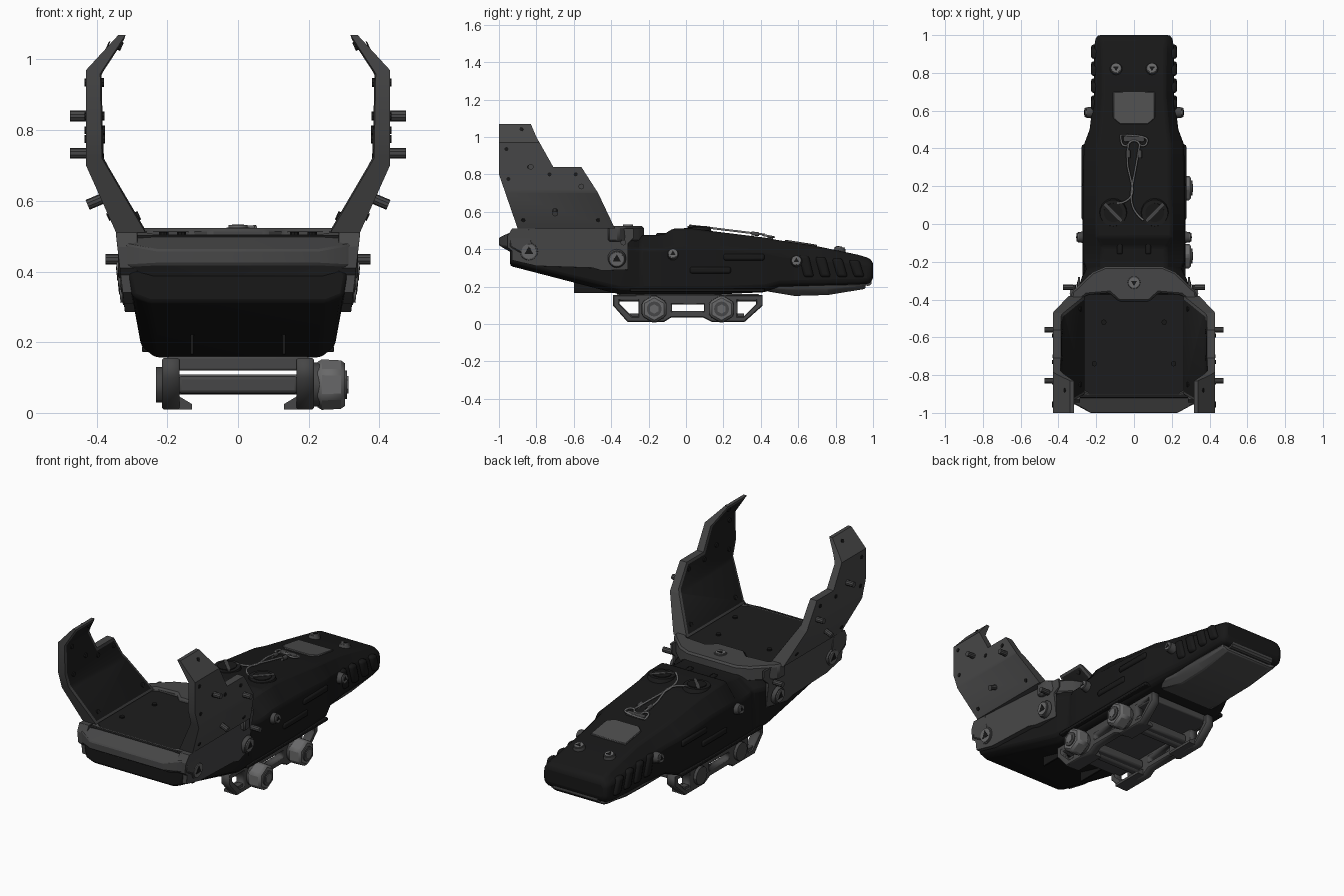
import bpy, bmesh, math
from mathutils import Vector

if "Cube" in bpy.data.objects:
    bpy.data.objects.remove(bpy.data.objects["Cube"])


def material(name, v):
    m = bpy.data.materials.new(name)
    m.diffuse_color = (v, v, v * 1.01, 1)
    m.use_nodes = True
    m.node_tree.nodes["Principled BSDF"].inputs["Base Color"].default_value = m.diffuse_color
    return m


BLACK = material("matt black", 0.009)
LINING = material("lining black", 0.012)
GREY = material("dark grey", 0.062)
PANEL = material("panel grey", 0.075)
STEEL = material("steel grey", 0.14)


def finish(name, bm, mats, bevel=0.0, seg=1):
    bmesh.ops.recalc_face_normals(bm, faces=bm.faces)
    me = bpy.data.meshes.new(name)
    bm.to_mesh(me)
    bm.free()
    ob = bpy.data.objects.new(name, me)
    bpy.context.collection.objects.link(ob)
    for m in mats if isinstance(mats, list) else [mats]:
        me.materials.append(m)
    if bevel:
        b = ob.modifiers.new("bevel", 'BEVEL')
        b.width, b.segments, b.limit_method, b.angle_limit = bevel, seg, 'ANGLE', 0.5
    return ob


def loft(name, rings, mat, bevel=0.0, seg=1):
    bm = bmesh.new()
    vs = [[bm.verts.new(p) for p in r] for r in rings]
    n = len(rings[0])
    for a, b in zip(vs, vs[1:]):
        for i in range(n):
            bm.faces.new((a[i], a[(i + 1) % n], b[(i + 1) % n], b[i]))
    bm.faces.new(vs[0])
    bm.faces.new(vs[-1])
    return finish(name, bm, mat, bevel, seg)


def box(name, x, y, z, mat, bevel=0.008, shear=0.0):
    rings = [[(x[0], y[0] + t, k), (x[1], y[0] + t, k), (x[1], y[1] + t, k), (x[0], y[1] + t, k)]
             for k, t in ((z[0], 0), (z[1], shear))]
    return loft(name, rings, mat, bevel, 2)


def disc(name, loc, axis, r, depth, mat, sides=16, r2=None, bevel=0.0):
    """Cylinder or frustum starting at loc and growing along axis."""
    bm = bmesh.new()
    bmesh.ops.create_cone(bm, cap_ends=True, segments=sides, radius1=r,
                          radius2=r if r2 is None else r2, depth=depth)
    axis = Vector(axis).normalized()
    bm.transform(axis.to_track_quat('Z', 'Y').to_matrix().to_4x4())
    bmesh.ops.translate(bm, verts=bm.verts, vec=Vector(loc) + axis * depth / 2)
    return finish(name, bm, mat, bevel)


def screw(name, loc, axis, r, depth=0.03):
    a = Vector(axis).normalized()
    p = Vector(loc)
    disc(name, p, a, r, depth, GREY, 16, r * 0.85)
    disc(name + "_rim", p + a * depth, a, r * 0.72, 0.006, STEEL, 16)
    disc(name + "_socket", p + a * (depth + 0.006), a, r * 0.5, 0.002, BLACK, 3)


def lerp(table, t):
    for (a, u), (b, v) in zip(table, table[1:]):
        if t <= b:
            return u + (v - u) * max(0, (t - a) / (b - a))
    return table[-1][1]


def wire(name, pts, r, mat, cyclic=False):
    cu = bpy.data.curves.new(name, 'CURVE')
    cu.dimensions, cu.bevel_depth, cu.bevel_resolution, cu.resolution_u = '3D', r, 1, 6
    sp = cu.splines.new('NURBS')
    sp.points.add(len(pts) - 1)
    for q, p in zip(sp.points, pts):
        q.co = (*p, 1)
    sp.order_u, sp.use_endpoint_u, sp.use_cyclic_u = 3, True, cyclic
    cu.materials.append(mat)
    bpy.context.collection.objects.link(bpy.data.objects.new(name, cu))


# Main body: eight-sided cross sections along y
def section(y, wb, zb, wl, zl, wh, zh, wt, zt):
    half = [(wb, zb), (wl, zl), (wh, zh), (wt, zt)]
    return [(x, y, z) for x, z in half] + [(-x, y, z) for x, z in reversed(half)]


loft("body", [section(*s) for s in (
    (-.94, .25, .31, .30, .33, .31, .39, .28, .45),
    (-.35, .235, .157, .275, .19, .30, .40, .27, .49),
    (-.29, .235, .157, .268, .19, .28, .40, .22, .49),
    (-.24, .235, .157, .265, .19, .25, .40, .17, .475),
    (-.19, .235, .157, .268, .19, .27, .40, .17, .475),
    (-.12, .235, .157, .268, .19, .27, .40, .17, .478),
    (-.07, .235, .157, .268, .19, .27, .41, .20, .51),
    (.03, .235, .157, .268, .19, .27, .41, .20, .51),
    (.15, .235, .157, .268, .19, .27, .41, .19, .495),
    (.42, .235, .17, .265, .20, .265, .39, .19, .462),
    (.50, .20, .20, .235, .22, .235, .37, .18, .447),
    (.68, .19, .20, .212, .225, .212, .35, .165, .42),
    (.92, .19, .21, .212, .23, .212, .33, .165, .37),
    (.98, .18, .215, .205, .235, .205, .32, .17, .352),
    (1.0, .17, .24, .19, .255, .19, .31, .17, .33))], BLACK, .012, 2)
# Rear underside lid and hinge bar
loft("rear_lid", [section(*s) for s in (
    (.43, .17, .175, .20, .19, .20, .21, .18, .22),
    (.58, .15, .15, .185, .185, .195, .21, .18, .22),
    (.76, .15, .155, .185, .185, .195, .21, .18, .22),
    (.96, .15, .188, .18, .20, .185, .215, .17, .23))], PANEL, .006)
disc("hinge_bar", (-.14, .972, .225), (1, 0, 0), .022, .28, GREY, 10)

# Top label panel, cable bracket, slotted caps and cables
top_z = [(-.07, .51), (.03, .51), (.15, .495), (.42, .462), (.5, .447), (.68, .42), (.92, .37)]
panel = [(-.11, .70), (.11, .70), (.11, .56), (.075, .53), (-.075, .53), (-.11, .56)]
loft("top_panel", [[(x, y, lerp(top_z, y) + d) for x, y in panel] for d in (-.01, .008)], PANEL, .003)
box("cable_bracket", (-.055, .055), (.435, .465), (.45, .472), GREY, .005)
wire("cable_loop", [(x, y, lerp(top_z, y) + .012) for x, y in (
    (-.07, .47), (.07, .47), (.07, .42), (.035, .41), (.02, .44), (-.02, .44), (-.035, .41), (-.07, .42))],
    .006, STEEL, True)
for s, path in ((-1, ((-.03, .42), (-.04, .33), (-.02, .25), (.0, .16), (-.05, .11), (-.09, .11))),
                (1, ((.03, .42), (.015, .33), (.0, .25), (-.02, .15), (.0, .06), (.05, .02)))):
    wire("cable", [(x, y, lerp(top_z, y) + .016) for x, y in path], .006, STEEL)
    wire("cable_sleeve", [(s * .03, y, lerp(top_z, y) + .014) for y in (.39, .37, .35)], .012, GREY)
    disc("slotted_cap", (s * .11, .06, .485), (0, -.05, 1), .078, .032, LINING, 20, .07)
    disc("cap_hub", (s * .11, .06, .517), (0, -.05, 1), .05, .004, BLACK, 20)
    cap = box("cap_slot", (-.065, .065), (-.008, .008), (0, .008), GREY, 0)
    cap.location, cap.rotation_euler = (s * .11, .06, .515), (0, 0, s * .8)

# Side grips, raised bars and screws on both sides
for s in (-1, 1):
    for y in (.63, .72, .81, .90):
        box("grip_rib", sorted((s * .18, s * .228)), (y, y + .055), (.25, .37 - (y - .6) * .09), BLACK, .014, -.03)
    for y, z in ((.02, .27), (.20, .34)):
        box("side_bar", sorted((s * .25, s * .277)), (y, y + .22), (z, z + .035), BLACK, .01)
    for y in (-.16, -.01):
        box("top_ridge", sorted((s * .06, s * .09)), (y, y + .1), (.46, .486), BLACK, .008)
    box("side_skirt", sorted((s * .2, s * .272)), (-.3, .42), (.172, .19), BLACK, .004)
    box("underside_rib", sorted((s * .125, s * .135)), (-.6, -.3), (.165, .24), BLACK, .002)
    screw("rear_top_screw", (s * .095, .82, .385), (0, .2, 1), .034, .022)
    screw("rear_side_screw", (s * .215, .59, .335), (s, 0, .1), .032, .04)
    screw("mid_side_screw", (s * .255, -.07, .37), (s, 0, .15), .032, .042)

# Hood wings: side outline bent to a cross profile, lined on the inside
wing = [(-1, 1.07), (-.83, 1.07), (-.8, 1), (-.71, .84), (-.56, .84), (-.47, .70), (-.38, .51), (-.90, .51), (-1, .80)]
outer = [(.51, .345), (.70, .43), (.97, .43), (1.07, .338)]
inner = [(.51, .262), (.72, .385), (.96, .39), (1.07, .318)]
for s in (-1, 1):
    bm = bmesh.new()
    face = bm.faces.new([bm.verts.new((0, y, z)) for y, z in wing])
    for z in (.70, .72, .96, .97):
        bmesh.ops.bisect_plane(bm, geom=bm.verts[:] + bm.edges[:] + bm.faces[:],
                               plane_co=(0, 0, z), plane_no=(0, 0, 1))
    base = bm.verts[:]
    ext = bmesh.ops.extrude_face_region(bm, geom=bm.faces[:], use_keep_orig=True)
    inn = [g for g in ext["geom"] if isinstance(g, bmesh.types.BMVert)]
    lining = [g for g in ext["geom"] if isinstance(g, bmesh.types.BMFace)]
    for v in base:
        v.co.x = s * lerp(outer, v.co.z)
    for v in inn:
        v.co.x = s * lerp(inner, v.co.z)
    bmesh.ops.recalc_face_normals(bm, faces=bm.faces)
    bmesh.ops.inset_region(bm, faces=lining, thickness=.014, depth=.004, use_even_offset=True)
    for f in lining:
        f.material_index = 1
    finish("hood_wing", bm, [GREY, LINING])
    # Rivets on the wing
    for y, z in ((-.88, 1.04), (-.96, .935), (-.95, .775), (-.73, .80), (-.59, .80), (-.84, .84), (-.87, .555), (-.47, .555)):
        slope = .45 if z > .97 else -.45 if z < .7 else 0
        disc("wing_rivet", (s * lerp(outer, z), y, z), (s, 0, slope), .011, .004, BLACK, 8)
        disc("lining_rivet", (s * lerp(inner, z), y + .02, z), (-s, 0, -slope), .013, .01, LINING, 8)
    # Pins
    for x, y, z, t in ((.42, -.83, .84, 0), (.42, -.56, .735, 0), (.375, -.70, .61, -.42), (.32, -.335, .435, 0)):
        disc("hood_pin", (s * x, y, z), (s, 0, t), .015, .055, GREY, 10)
    # Lower side panel of the hood frame
    side = [(-1, .47), (-.93, .51), (-.28, .51), (-.28, .46), (-.31, .43), (-.31, .29), (-.45, .285),
            (-.50, .30), (-.80, .31), (-.93, .34), (-.93, .39), (-1, .41)]
    side = [(max(y, -.955), z) for y, z in side]
    loft("hood_side_panel", [[(s * .285, y, z) for y, z in side],
         [(s * (.322 + .023 * (z - .3) / .2) - s * .05 * max(0, (y + .38) / .1), y, z) for y, z in side]],
         GREY, .006)
    screw("hood_front_screw", (s * .315, -.84, .39), (s, 0, -.1), .055, .02)
    screw("hood_rear_screw", (s * .31, -.37, .35), (s, 0, -.1), .05, .02)
    for y, x in ((-.52, .16), (-.74, .21)):
        disc("floor_rivet", (s * x, y, .502), (0, 0, 1), .014, .01, BLACK, 10)

# Hood floor, front lip and rear arch
box("hood_floor", (-.29, .29), (-.92, -.37), (.46, .504), LINING, .004)
lip = [(-1, .42), (-1, .462), (-.90, .507), (-.88, .42), (-.94, .385)]
loft("hood_front_lip", [[(x, y + dy, z + dz * (1 if 0 < i < 3 else -.3)) for i, (y, z) in enumerate(lip)]
     for x, dy, dz in ((-.34, .06, .02), (-.23, 0, .0), (.23, 0, .0), (.34, .06, .02))], GREY, .005)
arch = [(.15, -.225), (.22, -.255), (.33, -.36), (.335, -.42), (.28, -.40), (.25, -.375), (.13, -.365), (.08, -.41)]
arch += [(-x, y) for x, y in reversed(arch)]
loft("hood_rear_arch", [[(x, y, z) for x, y in arch] for z in (.44, .523)], GREY, .01)
screw("arch_screw", (0, -.31, .515), (0, 0, 1), .038, .01)


# Rail mount: side rails with cut-out windows
def windowed_plate(name, outlines, x, half, mat):
    cu = bpy.data.curves.new(name, 'CURVE')
    cu.dimensions, cu.fill_mode, cu.extrude, cu.bevel_depth, cu.bevel_resolution = '2D', 'BOTH', half - .005, .005, 0
    for pts in outlines:
        sp = cu.splines.new('POLY')
        sp.points.add(len(pts) - 1)
        for q, p in zip(sp.points, pts):
            q.co = (*p, 0, 1)
        sp.use_cyclic_u = True
    cu.materials.append(mat)
    ob = bpy.data.objects.new(name, cu)
    bpy.context.collection.objects.link(ob)
    ob.rotation_euler, ob.location = (math.pi / 2, 0, math.pi / 2), (x, 0, 0)


rail = [(-.385, .15), (.405, .15), (.405, .10), (.31, .015), (.14, .015), (.09, .04), (-.08, .04), (-.12, .015), (-.31, .015), (-.385, .10)]
holes = [[(-.36, .13), (-.25, .13), (-.25, .035), (-.29, .035), (-.36, .105)],
         [(.38, .13), (.27, .13), (.27, .035), (.31, .035), (.38, .105)],
         [(-.08, .065), (.1, .065), (.1, .11), (-.08, .11)]]
for s in (-1, 1):
    windowed_plate("mount_rail", [rail] + holes, s * .19, .025, GREY)
    # Clamp claws
    for y0, y1 in ((-.31, -.12), (.14, .31)):
        claw = [(.21, .01), (.13, .01), (.13, .025), (.18, .055), (.21, .055)]
        loft("mount_claw", [[(s * x, y, z) for x, z in claw] for y in (y0, y1)], GREY)
box("mount_deck", (-.2, .2), (-.37, .39), (.12, .16), GREY, .006)
# Cross bolts with hexagonal nuts
for y in (-.17, .19):
    disc("cross_bolt", (-.225, y, .08), (1, 0, 0), .028, .45, STEEL, 16)
    box("cross_bar", (-.17, .17), (y - .045, y + .045), (.055, .104), GREY, .01)
    disc("bolt_head", (-.232, y, .08), (1, 0, 0), .05, .025, GREY, 12)
    disc("nut_collar", (.21, y, .08), (1, 0, 0), .062, .03, GREY, 16)
    disc("hex_nut", (.225, y, .08), (1, 0, 0), .078, .078, STEEL, 6, .074, .012)
    disc("nut_centre", (.30, y, .08), (1, 0, 0), .04, .009, GREY, 16)
    disc("nut_bolt_end", (.305, y, .08), (1, 0, 0), .025, .008, STEEL, 6)

# Smooth shading with sharp edges kept
bpy.ops.object.select_all(action='DESELECT')
for ob in bpy.context.scene.objects:
    if ob.type == 'MESH':
        ob.select_set(True)
        bpy.context.view_layer.objects.active = ob
bpy.ops.object.shade_smooth_by_angle(angle=math.radians(30))
